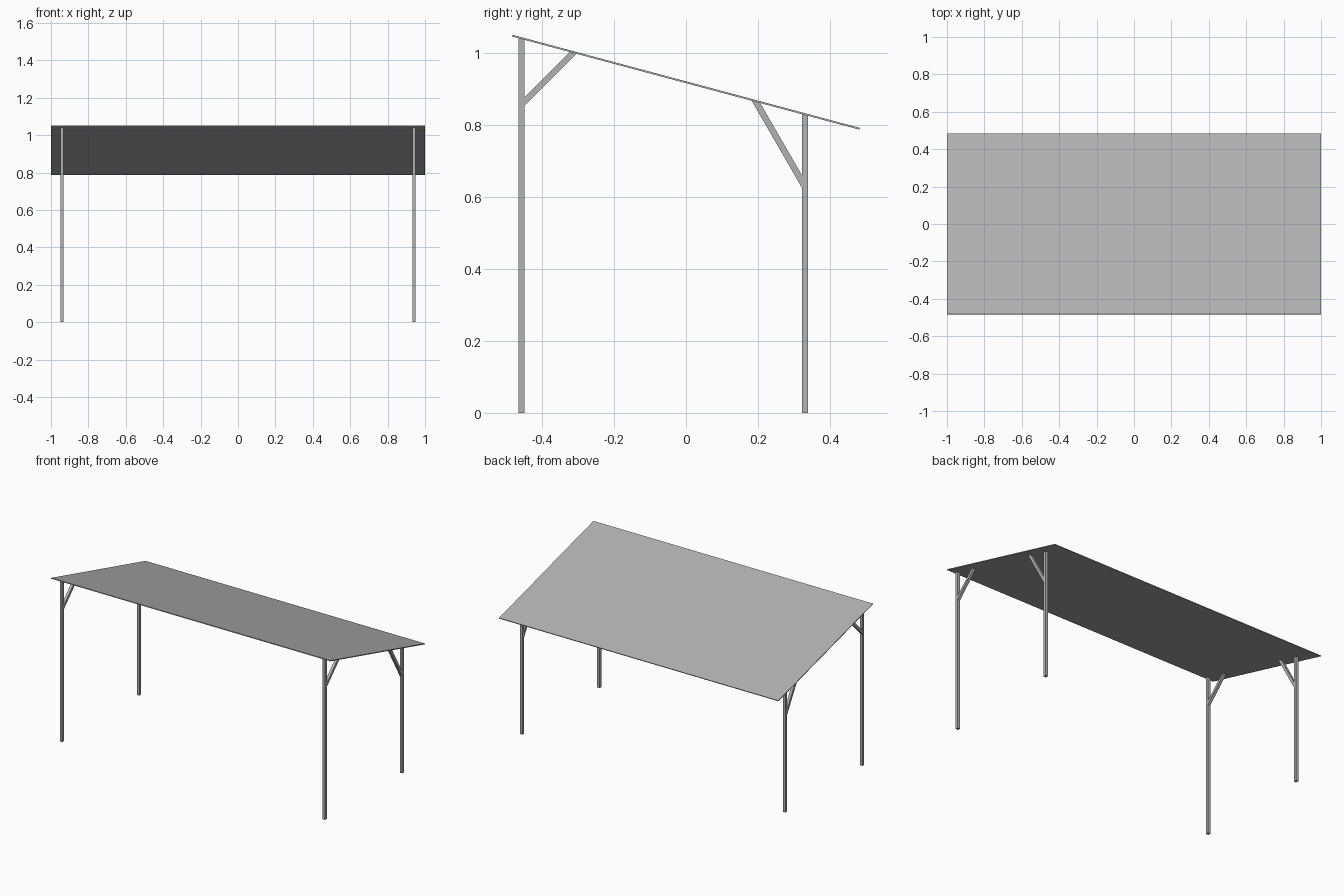
import bpy, bmesh, math

cube = bpy.data.objects.get("Cube")
if cube:
    bpy.data.objects.remove(cube, do_unlink=True)

mat = bpy.data.materials.new("plain grey metal")
mat.use_nodes = True
grey = (0.45, 0.45, 0.45, 1)
mat.diffuse_color = grey
mat.node_tree.nodes["Principled BSDF"].inputs["Base Color"].default_value = grey

SLOPE = math.radians(-15)
ROOF_Z = 0.919       # roof mid-height at the centre
ROOF_T = 0.005       # roof thickness
BAR = 0.0175         # width of the square bars
POST_X = 0.941


def under(y):
    """Height of the roof's underside at depth y."""
    return ROOF_Z - ROOF_T / 2 / math.cos(SLOPE) + math.tan(SLOPE) * y


def extrude(name, profile, x, width):
    """Closed (y, z) outline made into a solid centred on x."""
    bm = bmesh.new()
    face = bm.faces.new([bm.verts.new((x - width / 2, y, z)) for y, z in profile])
    res = bmesh.ops.extrude_face_region(bm, geom=[face])
    new = [v for v in res["geom"] if isinstance(v, bmesh.types.BMVert)]
    bmesh.ops.translate(bm, verts=new, vec=(width, 0, 0))
    bmesh.ops.recalc_face_normals(bm, faces=bm.faces)
    mesh = bpy.data.meshes.new(name)
    bm.to_mesh(mesh)
    bm.free()
    mesh.materials.append(mat)
    obj = bpy.data.objects.new(name, mesh)
    bpy.context.collection.objects.link(obj)


def post(name, x, y):
    a, b = y - BAR / 2, y + BAR / 2
    extrude(name, [(a, 0), (b, 0), (b, under(b)), (a, under(a))], x, BAR)


def brace(name, x, y, z, direction, angle):
    """Bar rising from a post face at (y, z), trimmed to the roof."""
    rise = math.tan(math.radians(angle)) * direction
    half = BAR / 2 / math.cos(math.radians(angle))
    ends = []
    for start in (z - half, z + half):
        run = (under(y) - start) / (rise - math.tan(SLOPE))
        ends.append((y + run, under(y + run)))
    extrude(name, [(y, z - half), ends[0], ends[1], (y, z + half)], x, BAR)


# Sloping roof sheet
c, s = math.cos(SLOPE), math.sin(SLOPE)
corners = [(-0.5, -1), (0.5, -1), (0.5, 1), (-0.5, 1)]
extrude("roof", [(u * c - k * ROOF_T / 2 * s, ROOF_Z + u * s + k * ROOF_T / 2 * c)
                 for u, k in corners], 0, 2)

# Posts with their diagonal braces
for side, sx in (("left", 1), ("right", -1)):
    x = sx * POST_X
    post("front_post_" + side, x, -0.457)
    post("back_post_" + side, x, 0.331)
    brace("front_brace_" + side, x, -0.457 + BAR / 2, 0.866, 1, 45)
    brace("back_brace_" + side, x, 0.331 - BAR / 2, 0.643, -1, 60)
